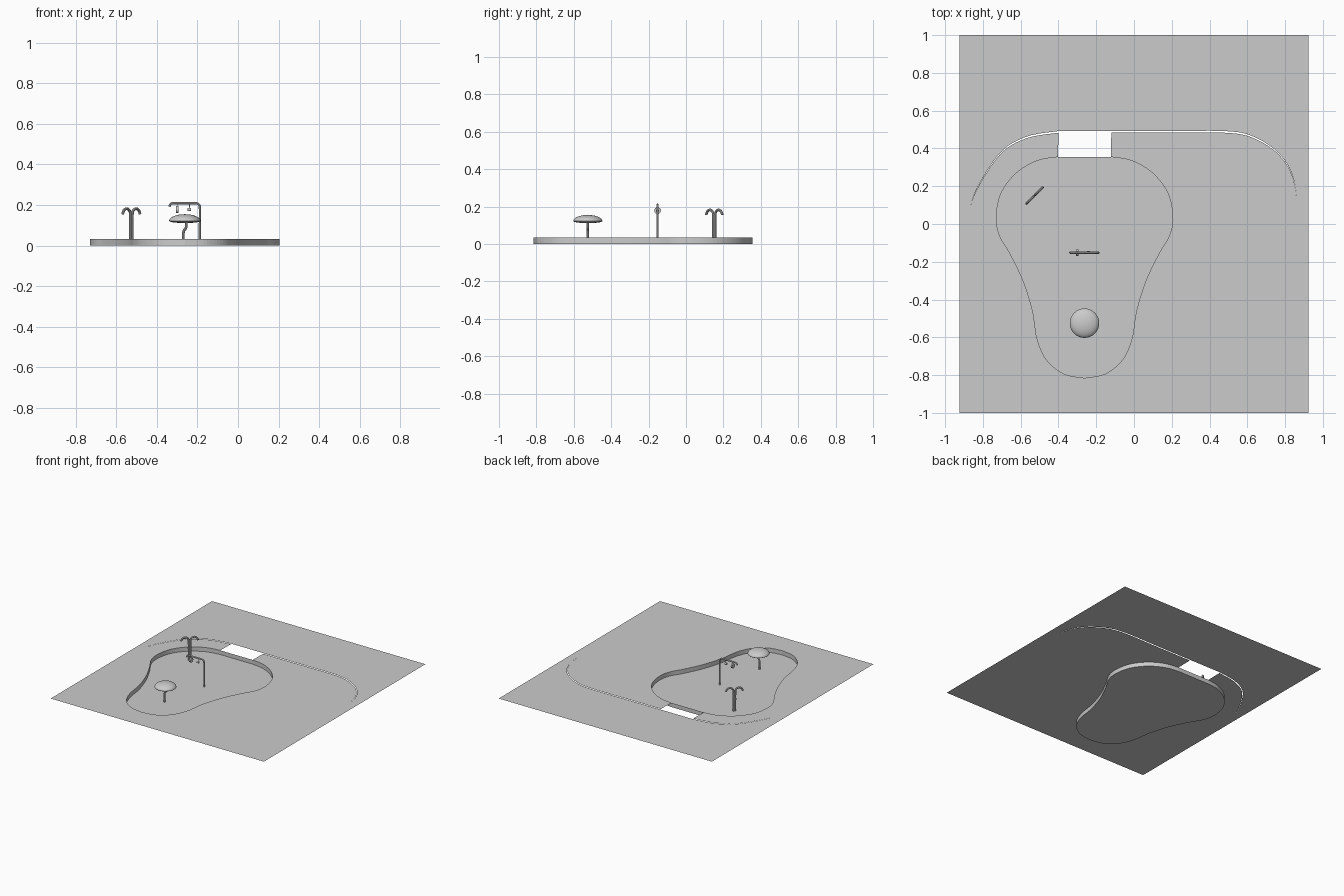
import bpy, bmesh, math
from mathutils import Vector

cube = bpy.data.objects.get("Cube")
if cube:
    bpy.data.objects.remove(cube, do_unlink=True)

GREY = (0.6, 0.6, 0.6, 1)
mat = bpy.data.materials.new("plain_grey")
mat.use_nodes = True
mat.diffuse_color = GREY
mat.node_tree.nodes["Principled BSDF"].inputs["Base Color"].default_value = GREY

TOP = 0.033      # deck level; the pool floor is at zero
MID = -0.262     # symmetry line of the pool


def spline(pts, steps=6):
    """Smooth open path through the given points."""
    p = [Vector(q) for q in pts]
    p = [p[0]] + p + [p[-1]]
    out = []
    for a, b, c, d in zip(p, p[1:], p[2:], p[3:]):
        for i in range(steps):
            t = i / steps
            out.append(0.5 * (2 * b + (c - a) * t + (2 * a - 5 * b + 4 * c - d) * t * t
                              + (3 * b - a - 3 * c + d) * t ** 3))
    return out + [p[-1]]


def finish(name, bm, smooth=False):
    me = bpy.data.meshes.new(name)
    bm.to_mesh(me)
    bm.free()
    ob = bpy.data.objects.new(name, me)
    bpy.context.collection.objects.link(ob)
    me.materials.append(mat)
    if smooth:
        bpy.ops.object.select_all(action='DESELECT')
        ob.select_set(True)
        bpy.context.view_layer.objects.active = ob
        bpy.ops.object.shade_smooth_by_angle()
    return ob


def loop_edges(bm, pts, z):
    vs = [bm.verts.new((x, y, z)) for x, y in pts]
    return [bm.edges.new((a, b)) for a, b in zip(vs, vs[1:] + vs[:1])]


def sheet(name, loops, z):
    """Flat sheet bounded by closed loops; later loops are holes."""
    bm = bmesh.new()
    edges = [e for pts in loops for e in loop_edges(bm, pts, z)]
    bmesh.ops.triangle_fill(bm, use_beauty=True, edges=edges, normal=(0, 0, 1))
    for f in bm.faces:
        f.normal_update()
        if f.normal.z < 0:
            f.normal_flip()
    return finish(name, bm)


def pipe(name, pts, r, sides=10):
    """Round capped tube along a path lying in one vertical plane."""
    bm = bmesh.new()
    pts = [Vector(p) for p in pts]
    flat = Vector((pts[-1].x - pts[0].x, pts[-1].y - pts[0].y, 0))
    side = flat.normalized().cross(Vector((0, 0, 1)))
    rings = []
    for i, p in enumerate(pts):
        t = (pts[min(i + 1, len(pts) - 1)] - pts[max(i - 1, 0)]).normalized()
        up = side.cross(t)
        rings.append([bm.verts.new(p + r * (math.cos(a) * side + math.sin(a) * up))
                      for a in (math.tau * k / sides for k in range(sides))])
    for a, b in zip(rings, rings[1:]):
        for k in range(sides):
            n = (k + 1) % sides
            bm.faces.new((a[k], a[n], b[n], b[k]))
    bm.faces.new(rings[0])
    bm.faces.new(rings[-1])
    bmesh.ops.recalc_face_normals(bm, faces=bm.faces)
    return finish(name, bm, True)


# Pool outline: half profile mirrored about its own axis
half = spline([(.14, .355), (.25, .335), (.36, .27), (.44, .165), (.467, .04),
               (.45, -.06), (.395, -.155), (.325, -.30), (.275, -.46),
               (.25, -.61), (.2, -.72), (.11, -.793), (0, -.815)])
pool = [(MID + x, y) for x, y in half] + [(MID - x, y) for x, y in half[-2::-1]]

# Edge of the paved deck, running from one side of the opening to the other
border = spline([(-.12, .492), (.2, .492), (.48, .492), (.62, .468), (.75, .39),
                 (.83, .28), (.86, .14), (.845, .03), (.79, -.06), (.68, -.14),
                 (.5, -.22), (.33, -.32), (.22, -.45), (.15, -.62), (.07, -.8),
                 (-.08, -.915), (MID, -.95), (-.44, -.915), (-.58, -.81),
                 (-.64, -.65), (-.67, -.46), (-.76, -.25), (-.85, -.08),
                 (-.865, .05), (-.84, .17), (-.71, .375), (-.57, .462), (-.4, .492)])
border = [(p.x, p.y) for p in border]

# Surrounding ground, and the deck with a tapering slot between them
ground = [(-.925, -1), (.925, -1), (.925, 1), (-.925, 1)]
sheet("ground", [ground, border], TOP)
inner = [(x, y * 0.982 if y > 0 else y) for x, y in border]
sheet("pool_deck", [inner + pool[::-1]], TOP)

# Pool basin: floor and upright wall
sheet("pool_floor", [pool], 0)
bm = bmesh.new()
res = bmesh.ops.extrude_edge_only(bm, edges=loop_edges(bm, pool, 0))
for v in res["geom"]:
    if isinstance(v, bmesh.types.BMVert):
        v.co.z = TOP
bmesh.ops.recalc_face_normals(bm, faces=bm.faces)
finish("pool_wall", bm)

# Mushroom fountain: lens-shaped cap on a bent stem
MY = -.525
bm = bmesh.new()
bmesh.ops.create_uvsphere(bm, u_segments=32, v_segments=16, radius=.078)
for v in bm.verts:
    v.co.z *= .42 if v.co.z > 0 else .14
    v.co += Vector((MID, MY, .122))
finish("mushroom_cap", bm, True)
pipe("mushroom_stem", spline([(-.27, MY, 0), (-.27, MY, .055), (-.266, MY, .075),
                              (-.256, MY, .09), (-.255, MY, .13)]), .007)

# Overhead pole with hanging toys
PY = -.152
pipe("overhead_pole", spline([(-.188, PY, 0), (-.188, PY, .09), (-.188, PY, .185),
                              (-.194, PY, .203), (-.21, PY, .209), (-.27, PY, .209),
                              (-.32, PY, .209), (-.333, PY, .204), (-.338, PY, .192)]), .006)
for i, (x, r, w) in enumerate([(-.30, .018, .012), (-.24, .008, .016)]):
    pipe(f"hanging_drum_{i + 1}", [(x - w / 2, PY, .178), (x + w / 2, PY, .178)], r, 16)
    pipe(f"drum_hanger_{i + 1}", [(x, PY, .178), (x + .001, PY, .209)], .002, 6)

# Twin spout: two stems curling outward along a diagonal
centre = Vector((-.526, .151, 0))
for name, s in (("left", 1), ("right", -1)):
    path = spline([(.006, 0), (.006, .08), (.007, .155), (.015, .174), (.032, .182),
                   (.048, .177), (.057, .166), (.06, .155)])
    out = Vector((s, s, 0)).normalized()
    pipe(f"{name}_spout", [centre + out * d + Vector((0, 0, z)) for d, z in path], .007)
